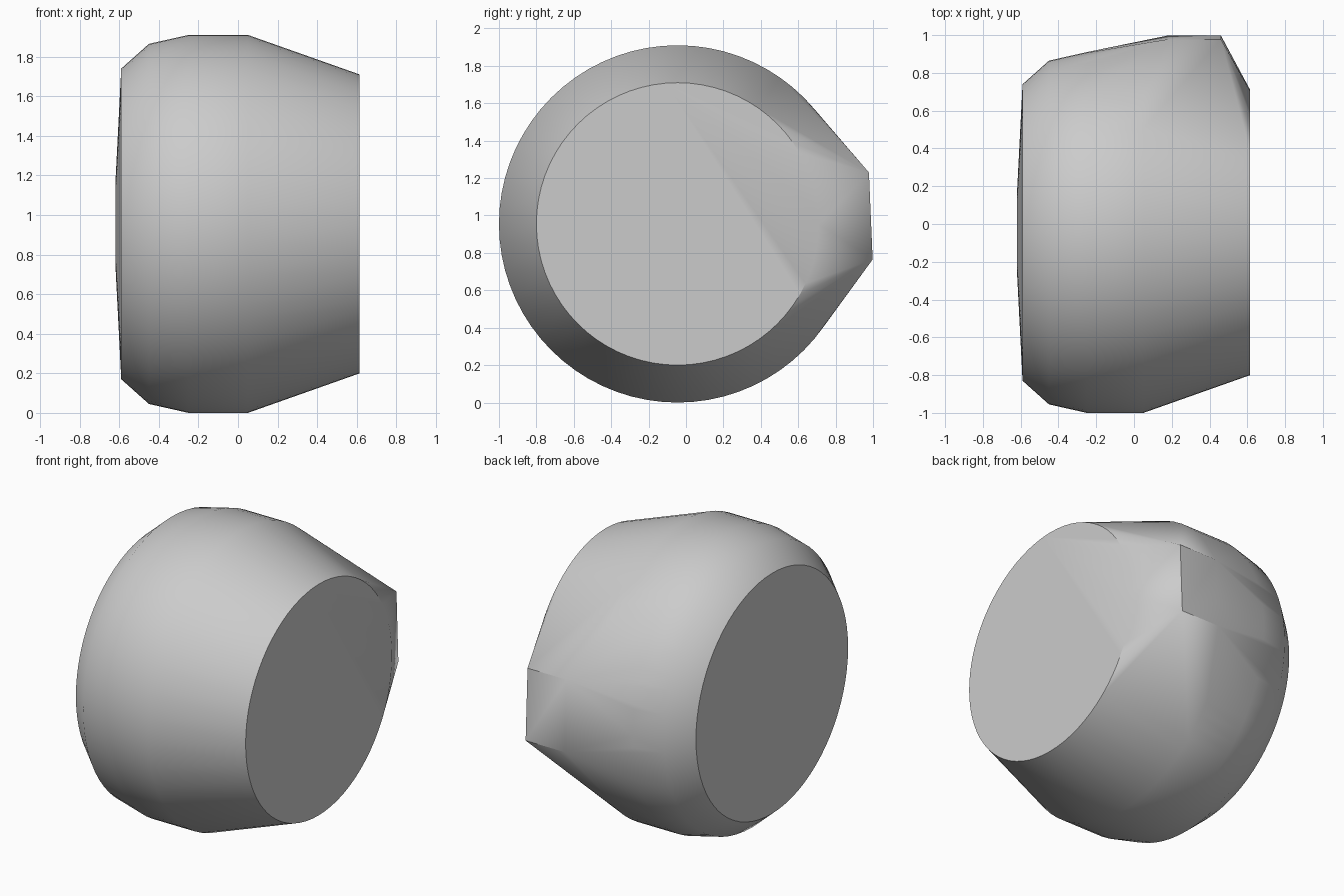
import bpy, bmesh, math

cube = bpy.data.objects.get("Cube")
if cube:
    bpy.data.objects.remove(cube, do_unlink=True)

AXIS_Y, AXIS_Z, SEGMENTS = -0.045, 0.955, 72

grey = bpy.data.materials.new("light grey")
grey.use_nodes = True
grey.diffuse_color = (0.6, 0.6, 0.6, 1)
grey.node_tree.nodes["Principled BSDF"].inputs["Base Color"].default_value = (0.6, 0.6, 0.6, 1)

bm = bmesh.new()

# Round drum: rings (x, radius) along the x axis
drum_rings = [(-0.62, 0.2), (-0.59, 0.785), (-0.45, 0.91),
              (-0.25, 0.955), (0.05, 0.955), (0.615, 0.755)]
for x, radius in drum_rings:
    for i in range(SEGMENTS):
        a = math.tau * i / SEGMENTS
        bm.verts.new((x, AXIS_Y + radius * math.cos(a), AXIS_Z + radius * math.sin(a)))

# Rear lug: slightly tilted rectangular end
for x in (0.18, 0.46):
    for y, z in ((0.998, 0.765), (0.978, 1.23)):
        bm.verts.new((x, y, z))

# Stretch one skin over drum and lug
hull = bmesh.ops.convex_hull(bm, input=bm.verts[:])
loose = {v for v in hull["geom_interior"] + hull["geom_unused"]
         if isinstance(v, bmesh.types.BMVert)}
bmesh.ops.delete(bm, geom=list(loose), context='VERTS')
bmesh.ops.recalc_face_normals(bm, faces=bm.faces[:])

mesh = bpy.data.meshes.new("drum_body")
bm.to_mesh(mesh)
bm.free()
mesh.materials.append(grey)
body = bpy.data.objects.new("drum_body", mesh)
bpy.context.collection.objects.link(body)

bpy.ops.object.select_all(action='DESELECT')
body.select_set(True)
bpy.context.view_layer.objects.active = body
bpy.ops.object.shade_smooth_by_angle(angle=math.radians(30))
